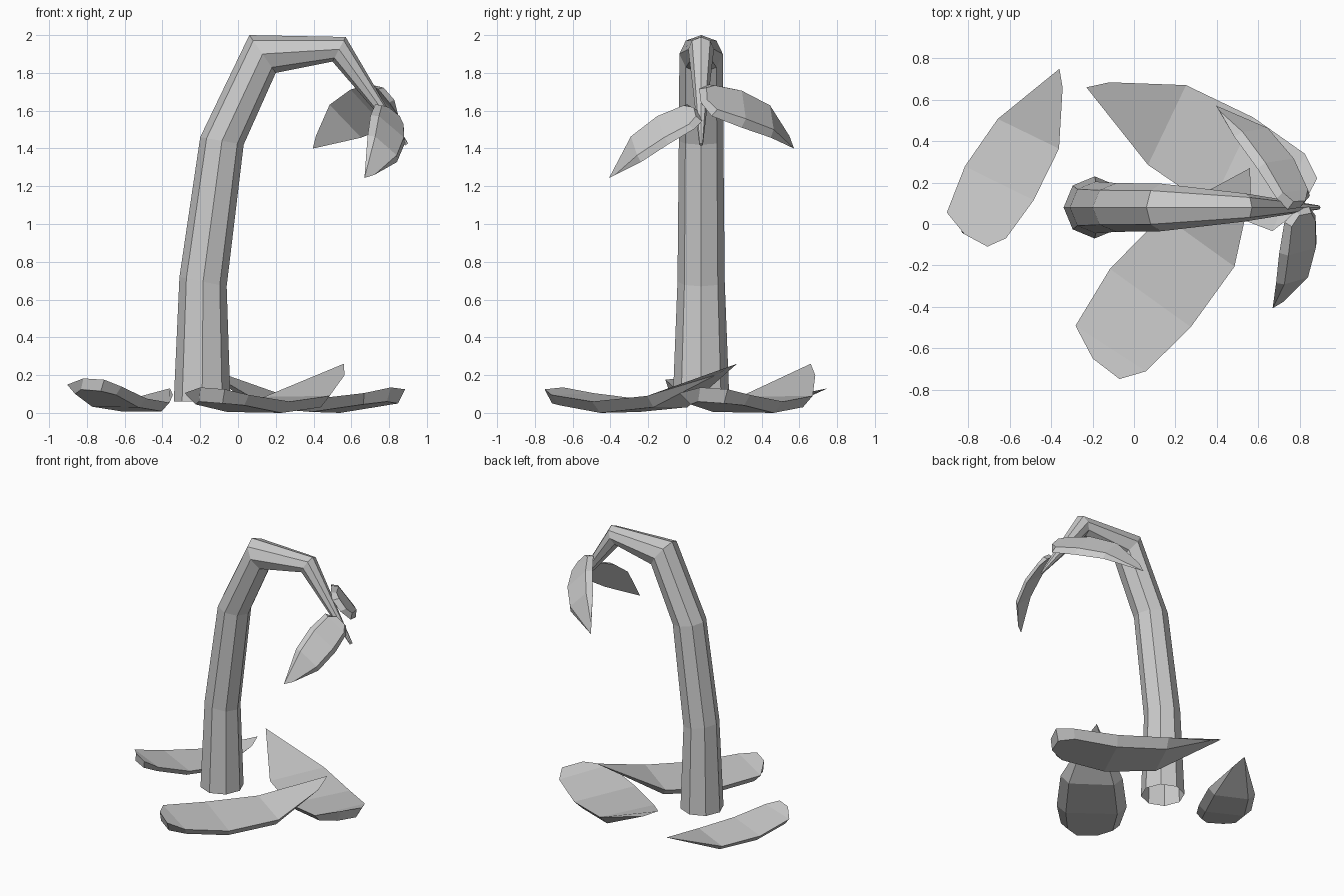
import bpy, bmesh, math
from mathutils import Vector

if "Cube" in bpy.data.objects:
    bpy.data.objects.remove(bpy.data.objects["Cube"])


def finish(name, bm):
    bmesh.ops.remove_doubles(bm, verts=bm.verts, dist=0.0005)
    bmesh.ops.recalc_face_normals(bm, faces=bm.faces)
    me = bpy.data.meshes.new(name)
    bm.to_mesh(me)
    bm.free()
    ob = bpy.data.objects.new(name, me)
    bpy.context.collection.objects.link(ob)
    return ob


# Curved stem: (outer x, outer z, inner x, inner z, half depth) for each ring
STEM = [
    (-0.34, 0.06, -0.04, 0.06, 0.15),
    (-0.31, 0.72, -0.06, 0.67, 0.125),
    (-0.20, 1.46, 0.03, 1.42, 0.118),
    (0.06, 2.00, 0.20, 1.80, 0.115),
    (0.57, 1.99, 0.50, 1.86, 0.068),
    (0.90, 1.412, 0.885, 1.43, 0.010),
]
SIDES = 8
bm = bmesh.new()
rings = []
for ox, oz, ix, iz, r in STEM:
    c = Vector(((ox + ix) / 2, 0.08, (oz + iz) / 2))
    h = Vector(((ox - ix) / 2, 0, (oz - iz) / 2))
    if r < 0.02:
        h = Vector((0.008, 0, 0.006))
    ring = []
    for k in range(SIDES):
        a = 2 * math.pi * k / SIDES
        ring.append(bm.verts.new(c + h * math.cos(a) + Vector((0, r * math.sin(a), 0))))
    rings.append(ring)
for r0, r1 in zip(rings, rings[1:]):
    for k in range(SIDES):
        j = (k + 1) % SIDES
        bm.faces.new((r0[k], r0[j], r1[j], r1[k]))
bm.faces.new(rings[-1])
finish("stem", bm)

# Leaf cross-rows, tip to blunt end: left point, right point
TOP = [
    ((0, 0, 0.26), (0.09, 0.07, 0.20)),
    ((0.43, -0.21, 0.085), (0.43, 0.217, 0.09)),
    ((0.79, -0.265, 0.07), (0.79, 0.216, 0.06)),
    ((1.11, -0.24, 0.105), (1.09, 0.165, 0.095)),
    ((1.19, -0.08, 0.135), (1.195, 0.083, 0.125)),
]
BOTTOM = [
    TOP[0],
    ((0.43, -0.15, 0.03), (0.43, 0.16, 0.03)),
    ((0.78, -0.20, 0.005), (0.78, 0.155, 0.0)),
    ((1.08, -0.19, 0.045), (1.07, 0.12, 0.04)),
    ((1.175, -0.10, 0.06), (1.17, 0.05, 0.05)),
]


def leaf(name, u, v, scale, local, world):
    """Place a leaf with length axis u and width axis v, pinning local to world."""
    u = Vector(u).normalized()
    v = Vector(v)
    v = (v - u * v.dot(u)).normalized()
    w = u.cross(v)

    def place(p):
        d = (Vector(p) - Vector(local)) * scale
        return Vector(world) + u * d.x + v * d.y + w * d.z

    bm = bmesh.new()
    loops = []
    for t, b in zip(TOP, BOTTOM):
        loops.append([bm.verts.new(place(p)) for p in (t[0], t[1], b[1], b[0])])
    for i, (a, b) in enumerate(zip(loops, loops[1:])):
        if i == 0:
            # the tip is a knife edge shared by both surfaces
            bm.faces.new((a[0], a[1], b[1], b[0]))
            bm.faces.new((a[1], a[0], b[3], b[2]))
            bm.faces.new((a[1], b[2], b[1]))
            bm.faces.new((a[0], b[0], b[3]))
        else:
            for k in range(4):
                j = (k + 1) % 4
                bm.faces.new((a[k], a[j], b[j], b[k]))
    bm.faces.new(loops[-1])
    bmesh.ops.delete(bm, geom=[x for x in bm.verts if not x.link_faces], context='VERTS')
    finish(name, bm)


def ground_leaf(name, angle, pitch, scale, tip):
    a = math.radians(angle)
    u = (math.cos(a), math.sin(a), pitch)
    v = (-math.sin(a), math.cos(a), 0)
    leaf(name, u, v, scale, (0, 0, 0.26), tip)


# Leaves lying on the ground
ground_leaf("ground_leaf_front", -125.7, 0, 1.0, (0.56, 0.27, 0.26))
ground_leaf("ground_leaf_right", -25.5, 0, 1.0, (-0.23, 0.66, 0.26))
ground_leaf("ground_leaf_left", -116, 0.163, 0.77, (-0.36, 0.75, 0.13))

# Drooping leaves hanging at the stem tip
MID = (0.61, -0.01, 0.07)
leaf("hanging_leaf_back", (0.495, -0.797, 0.345), (-0.70, -0.08, 0.71), 0.57, MID, (0.63, 0.36, 1.58))
leaf("hanging_leaf_front", (0.17, 0.86, 0.48), (0.70, 0.09, -0.70), 0.5, MID, (0.78, -0.19, 1.45))
